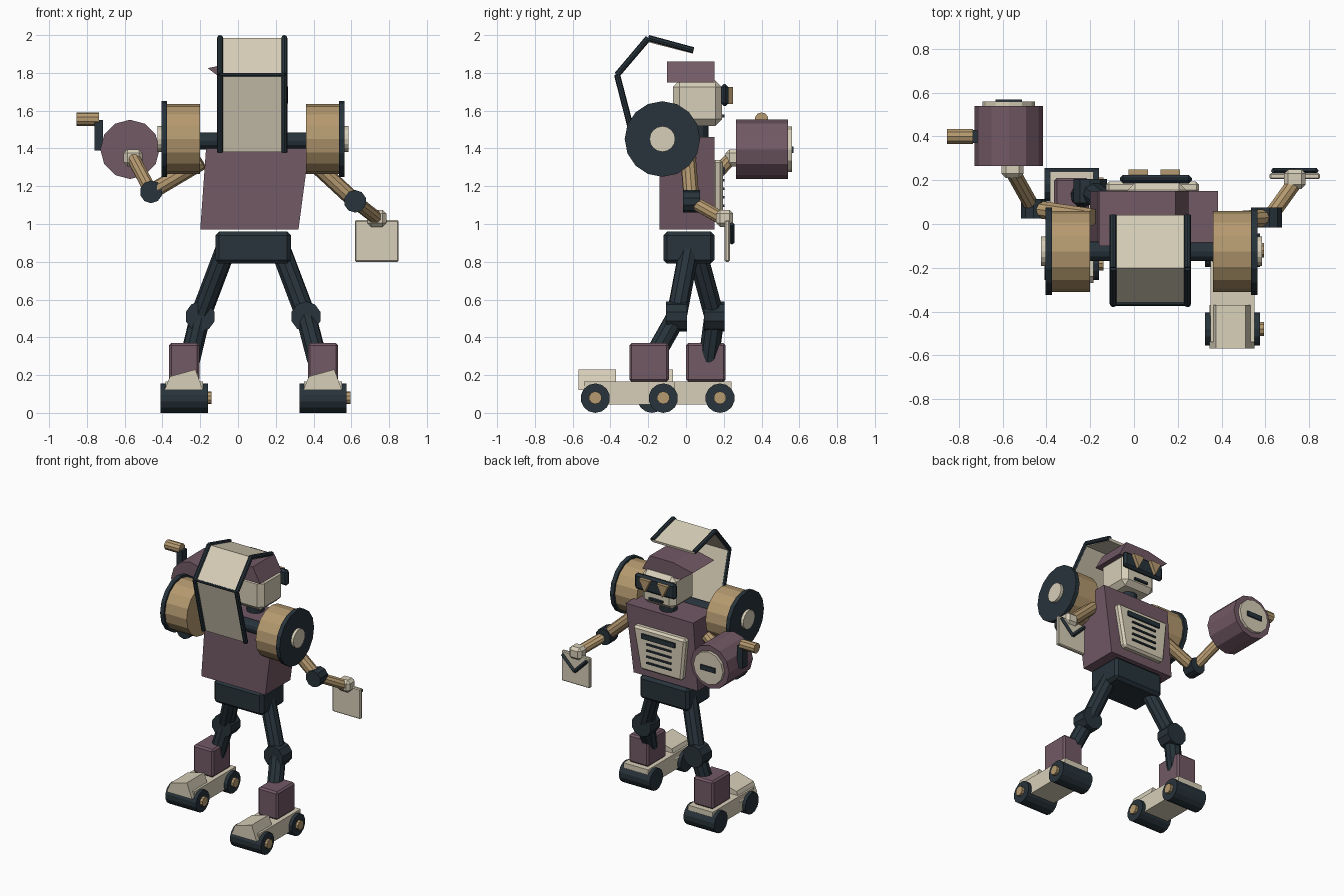
import bpy, bmesh, math
from mathutils import Vector

if "Cube" in bpy.data.objects:
    bpy.data.objects.remove(bpy.data.objects["Cube"])


def material(name, rgb):
    m = bpy.data.materials.new(name)
    m.diffuse_color = (*rgb, 1)
    m.use_nodes = True
    m.node_tree.nodes["Principled BSDF"].inputs["Base Color"].default_value = m.diffuse_color
    return m


DARK = material("dark slate", (0.02, 0.033, 0.043))
PLUM = material("plum", (0.17, 0.10, 0.13))
CREAM = material("cream", (0.68, 0.62, 0.48))
GOLD = material("tan", (0.46, 0.32, 0.16))


def finish(name, bm, mat, bevel=0):
    bmesh.ops.recalc_face_normals(bm, faces=bm.faces)
    me = bpy.data.meshes.new(name)
    bm.to_mesh(me)
    bm.free()
    ob = bpy.data.objects.new(name, me)
    bpy.context.collection.objects.link(ob)
    me.materials.append(mat)
    if bevel:
        b = ob.modifiers.new("bevel", 'BEVEL')
        b.width = bevel
        b.segments = 1
    return ob


def prism(name, pts, axis, a, b, mat, bevel=0):
    # axis y: points are (x, z); axis x: points are (y, z)
    bm = bmesh.new()
    place = (lambda p, t: (p[0], t, p[1])) if axis == 'y' else (lambda p, t: (t, p[0], p[1]))
    lo = [bm.verts.new(place(p, a)) for p in pts]
    hi = [bm.verts.new(place(p, b)) for p in pts]
    bm.faces.new(lo)
    bm.faces.new(hi)
    n = len(pts)
    for i in range(n):
        j = (i + 1) % n
        bm.faces.new((lo[i], lo[j], hi[j], hi[i]))
    return finish(name, bm, mat, bevel)


def box(name, x, y, z, mat, bevel=0):
    pts = [(x[0], z[0]), (x[1], z[0]), (x[1], z[1]), (x[0], z[1])]
    return prism(name, pts, 'y', y[0], y[1], mat, bevel)


def rod(name, p, q, r, mat, n=12, r2=None):
    p, q = Vector(p), Vector(q)
    bm = bmesh.new()
    bmesh.ops.create_cone(bm, cap_ends=True, segments=n, radius1=r,
                          radius2=r if r2 is None else r2, depth=(q - p).length)
    ob = finish(name, bm, mat)
    rot = (q - p).to_track_quat('Z', 'Y').to_matrix().to_4x4()
    ob.data.transform(rot)
    ob.location = (p + q) / 2
    return ob


# pelvis, torso and neck
box("pelvis", (-.12, .28), (-.12, .15), (.79, .96), DARK, .02)
prism("torso", [(-.2, .97), (.32, .97), (.385, 1.46), (-.165, 1.46)], 'y', -.14, .15, PLUM)
rod("neck", (.1, .06, 1.44), (.1, .06, 1.54), .06, DARK)

# chest plate with vents
prism("chest_plate", [(-.1, 1.03), (.24, 1.03), (.3, 1.34), (-.13, 1.34)], 'y', .14, .195, CREAM, .015)
box("chest_slot", (-.05, .22), (.19, .207), (1.265, 1.30), DARK)
for i in range(4):
    z = 1.09 + i * .045
    box("chest_vent", (-.02, .18), (.19, .205), (z, z + .012), DARK)

# head, cap and visor
box("head", (-.03, .24), (-.07, .19), (1.52, 1.76), CREAM, .035)
prism("cap", [(-.06, 1.75), (.25, 1.75), (.19, 1.86), (0, 1.86), (-.16, 1.825)], 'y', -.1, .15, PLUM)
box("visor", (-.065, .265), (.185, .225), (1.625, 1.74), DARK, .015)
for x in (.02, .165):
    prism("eye", [(x - .045, 1.725), (x + .045, 1.725), (x, 1.635)], 'y', .22, .25, GOLD)
box("mouth", (.05, .16), (.18, .205), (1.565, 1.58), DARK)

# folded hood behind the head with rails
path = [(-.26, 1.38), (-.365, 1.79), (-.2, 1.985), (.04, 1.92)]
t = .018
inner = [(-.26 + t, 1.385), (-.365 + t, 1.786), (-.197, 1.985 - t * 1.3), (.036, 1.92 - t)]
prism("hood_panel", path + inner[::-1], 'x', -.095, .245, CREAM)
for x in (-.095, .245):
    for a, b in zip(path, path[1:]):
        rod("hood_rail", (x, *a), (x, *b), .016, DARK, 8)
rod("hood_crossbar", (-.095, *path[1]), (.245, *path[1]), .009, DARK, 8)

# shoulder axle and big shoulder drums
WY, WZ = -.125, 1.45
rod("shoulder_axle", (-.22, WY, 1.44), (.38, WY, 1.44), .045, DARK)
for s, x0 in ((1, .36), (-1, -.2)):
    rod("shoulder_drum", (x0, WY, WZ), (x0 + s * .18, WY, WZ), .185, GOLD, 16)
    rod("shoulder_disc", (x0 + s * .175, WY, WZ), (x0 + s * .205, WY, WZ), .2, DARK, 16)
    rod("shoulder_hub", (x0 + s * .2, WY, WZ), (x0 + s * .225, WY, WZ), .068, CREAM, 16)


# legs and wheeled feet: foot centre x, foot centre y, hip, knee
for side, fx, fy, hip, knee in (
        ("left", -.285, 0, (-.06, .05, .88), (-.2, .15, .51)),
        ("right", .45, -.3, (.22, .02, .88), (.36, -.05, .51))):
    ankle = (fx + .03 if fx < 0 else fx - .03, fy + .12, .28)
    rod(side + "_thigh", hip, knee, .055, DARK, 10)
    rod(side + "_knee", (knee[0], knee[1] - .055, knee[2]), (knee[0], knee[1] + .055, knee[2]), .08, DARK, 10)
    rod(side + "_shin", knee, ankle, .055, DARK, 10)
    box(side + "_ankle_block", (fx - .08, fx + .08), (fy, fy + .21), (.165, .37), PLUM, .012)
    box(side + "_chassis", (fx - .1, fx + .1), (fy - .24, fy + .24), (.045, .165), CREAM)
    prism(side + "_cab", [(fx - .105, .12), (fx - .075, .193), (fx + .06, .23), (fx + .1, .12)],
          'y', fy - .27, fy - .07, CREAM)
    for dy in (-.18, .18):
        y = fy + dy
        rod(side + "_roller", (fx - .125, y, .078), (fx + .125, y, .078), .078, DARK, 14)
        rod(side + "_roller_hub", (fx + .12, y, .08), (fx + .145, y, .08), .034, GOLD, 10)


def arm(side, shoulder, elbow, wrist):
    rod(side + "_upper_arm", shoulder, elbow, .042, GOLD, 10)
    rod(side + "_elbow", (elbow[0], elbow[1] - .045, elbow[2]),
        (elbow[0], elbow[1] + .045, elbow[2]), .06, DARK, 10)
    rod(side + "_forearm", elbow, wrist, .036, GOLD, 10)
    x, y, z = wrist
    box(side + "_hand", (x - .05, x + .05), (y - .03, y + .06), (z - .045, z + .045), CREAM, .02)


arm("right", (.36, .01, 1.36), (.62, .03, 1.12), (.735, .19, 1.03))
arm("left", (-.19, .03, 1.33), (-.46, .07, 1.17), (-.555, .24, 1.35))

# flat card in the right hand with a chevron mark
box("card", (.62, .85), (.205, .232), (.8, 1.02), CREAM, .006)
for x in (.635, .835):
    rod("card_chevron", (x, .243, 1.0), (.735, .243, .9), .013, DARK, 4)

# crank drum in the left hand
DX, DZ = -.572, 1.395
rod("crank_drum", (DX, .265, DZ), (DX, .54, DZ), .157, PLUM, 12)
rod("drum_end", (DX, .53, DZ), (DX, .56, DZ), .12, CREAM, 12)
box("drum_slot", (DX - .06, DX + .06), (.55, .57), (1.375, 1.41), DARK)
box("crank_arm", (-.76, -.715), (.37, .43), (1.39, 1.55), DARK)
rod("crank_handle", (-.855, .4, 1.555), (-.735, .4, 1.555), .036, GOLD, 10)
